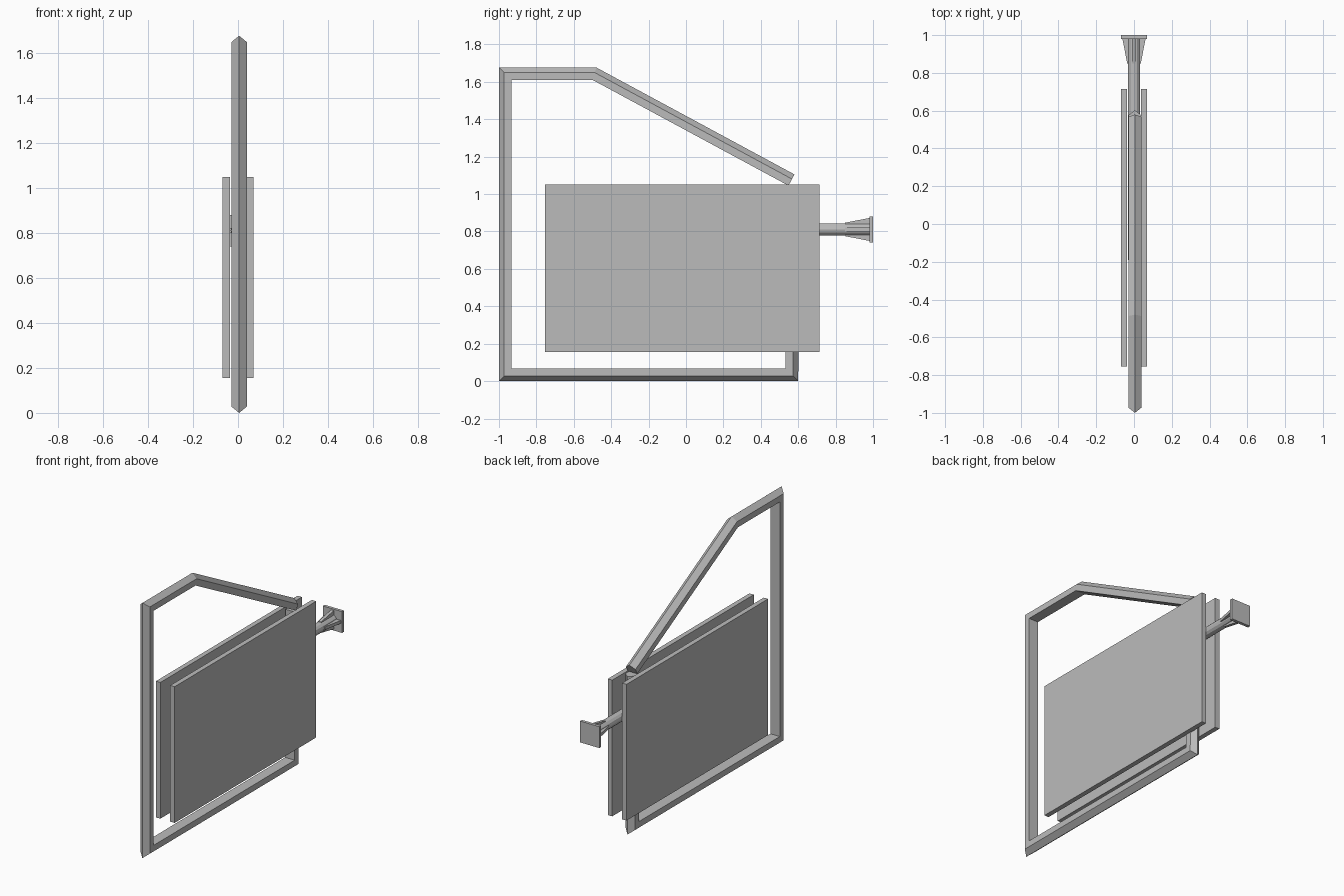
import bpy, bmesh, math
from mathutils import Vector, Matrix

cube = bpy.data.objects.get("Cube")
if cube:
    bpy.data.objects.remove(cube, do_unlink=True)

GREY = (0.5, 0.5, 0.5, 1.0)
mat = bpy.data.materials.new("plain grey")
mat.use_nodes = True
mat.diffuse_color = GREY
mat.node_tree.nodes["Principled BSDF"].inputs["Base Color"].default_value = GREY


def add_object(name, bm):
    bmesh.ops.recalc_face_normals(bm, faces=bm.faces)
    mesh = bpy.data.meshes.new(name)
    bm.to_mesh(mesh)
    bm.free()
    mesh.materials.append(mat)
    obj = bpy.data.objects.new(name, mesh)
    bpy.context.collection.objects.link(obj)
    return obj


def box(name, low, high):
    low, high = Vector(low), Vector(high)
    bm = bmesh.new()
    bmesh.ops.create_cube(bm, size=1)
    bmesh.ops.scale(bm, vec=high - low, verts=bm.verts)
    bmesh.ops.translate(bm, vec=(low + high) / 2, verts=bm.verts)
    return add_object(name, bm)


def frame(name, path, profile, x_mid):
    """Sweep a profile of (x, inward depth) along a mitred path in the YZ plane."""
    pts = [Vector(p) for p in path]
    dirs = [(b - a).normalized() for a, b in zip(pts, pts[1:])]
    normals = [Vector((d.y, -d.x)) for d in dirs]
    bm = bmesh.new()
    rings = []
    for i, p in enumerate(pts):
        a, b = normals[max(i - 1, 0)], normals[min(i, len(normals) - 1)]
        miter = (a + b) / (1 + a.dot(b))
        ring = []
        for x, depth in profile:
            q = p + miter * depth
            ring.append(bm.verts.new((x_mid + x, q.x, q.y)))
        rings.append(ring)
    n = len(profile)
    for r, s in zip(rings, rings[1:]):
        for k in range(n):
            bm.faces.new((r[k], r[(k + 1) % n], s[(k + 1) % n], s[k]))
    bm.faces.new(rings[0])
    bm.faces.new(rings[-1])
    return add_object(name, bm)


# Outer frame: bar with a ridged outer edge and flat inner face
W = 0.0345
ridge = [(0, 0), (W, 0.028), (W, 0.068), (-W, 0.068), (-W, 0.028)]
frame("outer_frame",
      [(0.603, 1.04), (0.60, 0), (-1, 0), (-1, 1.677), (-0.48, 1.677), (0.58, 1.105)],
      ridge, 0.005)

# Two flat panels, one on each side of the frame
for name, x in (("left_panel", 0.036), ("right_panel", -0.068)):
    box(name, (x, -0.755, 0.155), (x + 0.032, 0.715, 1.05))

# Mounting rod along the depth
ROD_Z = 0.811
bm = bmesh.new()
bmesh.ops.create_cone(bm, cap_ends=True, segments=12, radius1=0.033, radius2=0.033, depth=1.18)
bmesh.ops.rotate(bm, matrix=Matrix.Rotation(math.pi / 2, 3, 'X'), verts=bm.verts)
bmesh.ops.translate(bm, vec=(0, 0.4, ROD_Z), verts=bm.verts)
add_object("mounting_rod", bm)

# Square wall plate
box("wall_plate", (-0.07, 0.98, ROD_Z - 0.07), (0.07, 1.0, ROD_Z + 0.07))

# Four tapered ribs between rod and wall plate
for i in range(4):
    bm = bmesh.new()
    verts = [bm.verts.new((r, y, -0.01)) for r, y in
             ((0.01, 0.85), (0.036, 0.85), (0.062, 0.985), (0.01, 0.985))]
    face = bm.faces.new(verts)
    out = bmesh.ops.extrude_face_region(bm, geom=[face])
    bmesh.ops.translate(bm, vec=(0, 0, 0.02),
                        verts=[v for v in out["geom"] if isinstance(v, bmesh.types.BMVert)])
    bmesh.ops.rotate(bm, matrix=Matrix.Rotation(i * math.pi / 2, 3, 'Y'), verts=bm.verts)
    bmesh.ops.translate(bm, vec=(0, 0, ROD_Z), verts=bm.verts)
    add_object(f"plate_rib_{i + 1}", bm)
